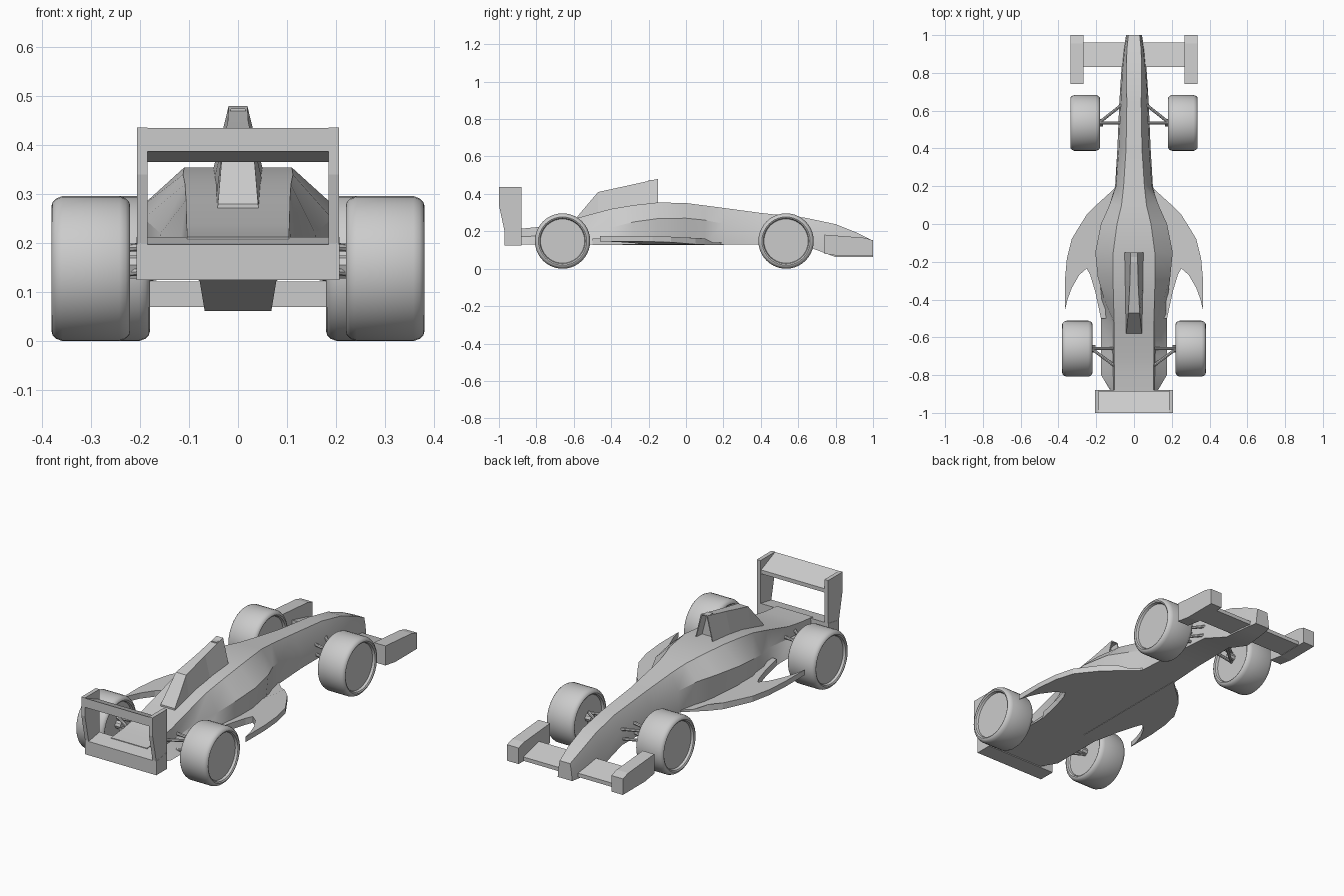
import bpy, bmesh, math
from mathutils import Vector

if "Cube" in bpy.data.objects:
    bpy.data.objects.remove(bpy.data.objects["Cube"])


def finish(name, bm, angle=None):
    bmesh.ops.recalc_face_normals(bm, faces=bm.faces)
    me = bpy.data.meshes.new(name)
    bm.to_mesh(me)
    bm.free()
    ob = bpy.data.objects.new(name, me)
    bpy.context.collection.objects.link(ob)
    if angle:
        bpy.ops.object.select_all(action='DESELECT')
        ob.select_set(True)
        bpy.context.view_layer.objects.active = ob
        bpy.ops.object.shade_smooth_by_angle(angle=math.radians(angle))
    return ob


def loft(name, rings, angle=None):
    """Skin closed rings of equal length, capped at both ends."""
    bm = bmesh.new()
    vs = [[bm.verts.new(p) for p in r] for r in rings]
    n = len(vs[0])
    for a, b in zip(vs, vs[1:]):
        for i in range(n):
            j = (i + 1) % n
            bm.faces.new((a[i], a[j], b[j], b[i]))
    bm.faces.new(vs[0])
    bm.faces.new(vs[-1])
    return finish(name, bm, angle)


def side_plate(name, profile, x0, x1):
    """Extrude a (y, z) profile across x."""
    return loft(name, [[(x, y, z) for y, z in profile] for x in (x0, x1)])


def rod(name, a, b, r=0.008):
    a, b = Vector(a), Vector(b)
    bpy.ops.mesh.primitive_cylinder_add(vertices=8, radius=r, depth=(b - a).length,
                                        location=(a + b) / 2)
    ob = bpy.context.object
    ob.name = name
    ob.rotation_euler = (b - a).to_track_quat('Z', 'Y').to_euler()


# Body: y, top half width, top z, middle half width, middle z, bottom half width, bottom z
stations = [
    (1.00, .030, .150, .036, .120, .042, .062),
    (0.92, .038, .190, .050, .140, .056, .062),
    (0.80, .040, .238, .062, .165, .068, .062),
    (0.64, .038, .272, .070, .200, .078, .122),
    (0.40, .042, .298, .080, .220, .088, .130),
    (0.20, .055, .325, .095, .240, .100, .130),
    (0.10, .066, .338, .130, .260, .125, .130),
    (0.00, .090, .351, .175, .270, .160, .130),
    (-0.15, .110, .354, .205, .268, .190, .130),
    (-0.28, .112, .340, .192, .250, .190, .130),
    (-0.40, .108, .320, .158, .220, .178, .130),
    (-0.52, .106, .288, .118, .200, .174, .130),
    (-0.70, .105, .238, .112, .180, .174, .130),
    (-0.80, .104, .222, .110, .175, .174, .130),
    (-0.90, .104, .212, .108, .170, .115, .130),
]
rings = []
for y, wt, zt, wm, zm, wb, zb in stations:
    half = [(wt, zt), (wm, zm), (wb, zb)]
    rings.append([(x, y, z) for x, z in half] + [(-x, y, z) for x, z in reversed(half)])
loft("body", rings, 25)

# Curved floor blades with swept-back tips
outline = [(.09, .20), (.15, .145), (.20, .10), (.25, .05), (.30, -.03), (.33, -.08),
           (.355, -.18), (.366, -.30), (.366, -.46), (.352, -.40), (.33, -.34),
           (.29, -.27), (.25, -.235), (.232, -.27), (.205, -.36), (.175, -.50), (.09, -.50)]


def blade_z(x, y, top):
    lift = max(0, x - .23) / .136
    return .128 + (.018 * lift) + (.034 - .006 * lift if top and y < .12 else .012 if top else 0)


for s, side in ((1, "right"), (-1, "left")):
    loft(f"floor_blade_{side}",
         [[(s * x, y, blade_z(x, y, top)) for x, y in outline] for top in (0, 1)])

# Air intake fin, with a recessed opening in its front face
fin = [(-.15, .052, .345, .019, .480), (-.30, .050, .325, .021, .447),
       (-.47, .044, .300, .030, .410), (-.58, .042, .268, .041, .280)]
bm = bmesh.new()
vs = [[bm.verts.new(p) for p in ((-b, y, zb), (b, y, zb), (t, y, zt), (-t, y, zt))]
      for y, b, zb, t, zt in fin]
for a, c in zip(vs, vs[1:]):
    for i in range(4):
        j = (i + 1) % 4
        bm.faces.new((a[i], a[j], c[j], c[i]))
bm.faces.new(vs[-1])
mouth = bm.faces.new(vs[0])
bmesh.ops.recalc_face_normals(bm, faces=bm.faces)
bmesh.ops.inset_region(bm, faces=[mouth], thickness=.007, depth=0)
for v in bmesh.ops.extrude_face_region(bm, geom=[mouth])['geom']:
    if isinstance(v, bmesh.types.BMVert):
        v.co.y -= .05
bmesh.ops.delete(bm, geom=[mouth], context='FACES_ONLY')
finish("air_intake", bm)

# Front wing and its end pods
side_plate("front_wing", [(.83, .07), (.96, .07), (.96, .09), (.83, .122)], -.275, .275)
for s, side in ((1, "right"), (-1, "left")):
    side_plate(f"front_end_pod_{side}",
               [(.74, .08), (.82, .068), (1, .068), (1, .152), (.955, .165), (.74, .182)],
               s * .268, s * .335)

# Rear wing, its end plates and the lower tail box
side_plate("rear_wing", [(-1, .435), (-1, .387), (-.885, .365), (-.885, .385)], -.19, .19)
side_plate("tail_box", [(-.97, .125), (-.88, .125), (-.88, .212), (-.97, .197)], -.207, .207)
for s, side in ((1, "right"), (-1, "left")):
    side_plate(f"rear_end_plate_{side}",
               [(-.88, .436), (-1, .436), (-1, .34), (-.97, .20), (-.97, .125), (-.88, .125)],
               s * .185, s * .206)


def wheel(name, x, y, w):
    """Lathe a rounded tyre with recessed rim discs."""
    r, h = .148, w / 2
    half = [(.0, h - .016), (.118, h - .016), (.122, h - .004), (.129, h),
            (.136, h - .002), (.143, h - .009), (r, h - .022)]
    prof = half + [(a, -b) for a, b in reversed(half)]
    bm = bmesh.new()
    verts = [bm.verts.new((b, a, 0)) for a, b in prof]
    edges = [bm.edges.new(p) for p in zip(verts, verts[1:])]
    bmesh.ops.spin(bm, geom=verts + edges, cent=(0, 0, 0), axis=(1, 0, 0),
                   angle=math.tau, steps=40, use_merge=True)
    bmesh.ops.remove_doubles(bm, verts=bm.verts, dist=1e-4)
    finish(name, bm, 35).location = (x, y, r)


# Wheels and suspension arms
for s, side in ((1, "right"), (-1, "left")):
    wheel(f"front_wheel_{side}", s * .2585, .535, .157)
    wheel(f"rear_wheel_{side}", s * .30, -.66, .16)
    for z, lvl in ((.13, "lower"), (.18, "upper")):
        rod(f"front_arm_{lvl}_{side}", (s * .19, .535, z), (s * .06, .535, z + .02))
        rod(f"front_strut_{lvl}_{side}", (s * .18, .54, z), (s * .06, .635, z + .02))
        rod(f"rear_arm_{lvl}_{side}", (s * .235, -.66, z + .01), (s * .09, -.66, z + .02))
        rod(f"rear_strut_{lvl}_{side}", (s * .225, -.66, z + .01), (s * .09, -.76, z + .02))
    rod(f"front_hub_{side}", (s * .165, .535, .155), (s * .2, .535, .155), .02)
    rod(f"rear_hub_{side}", (s * .205, -.66, .155), (s * .24, -.66, .155), .02)
